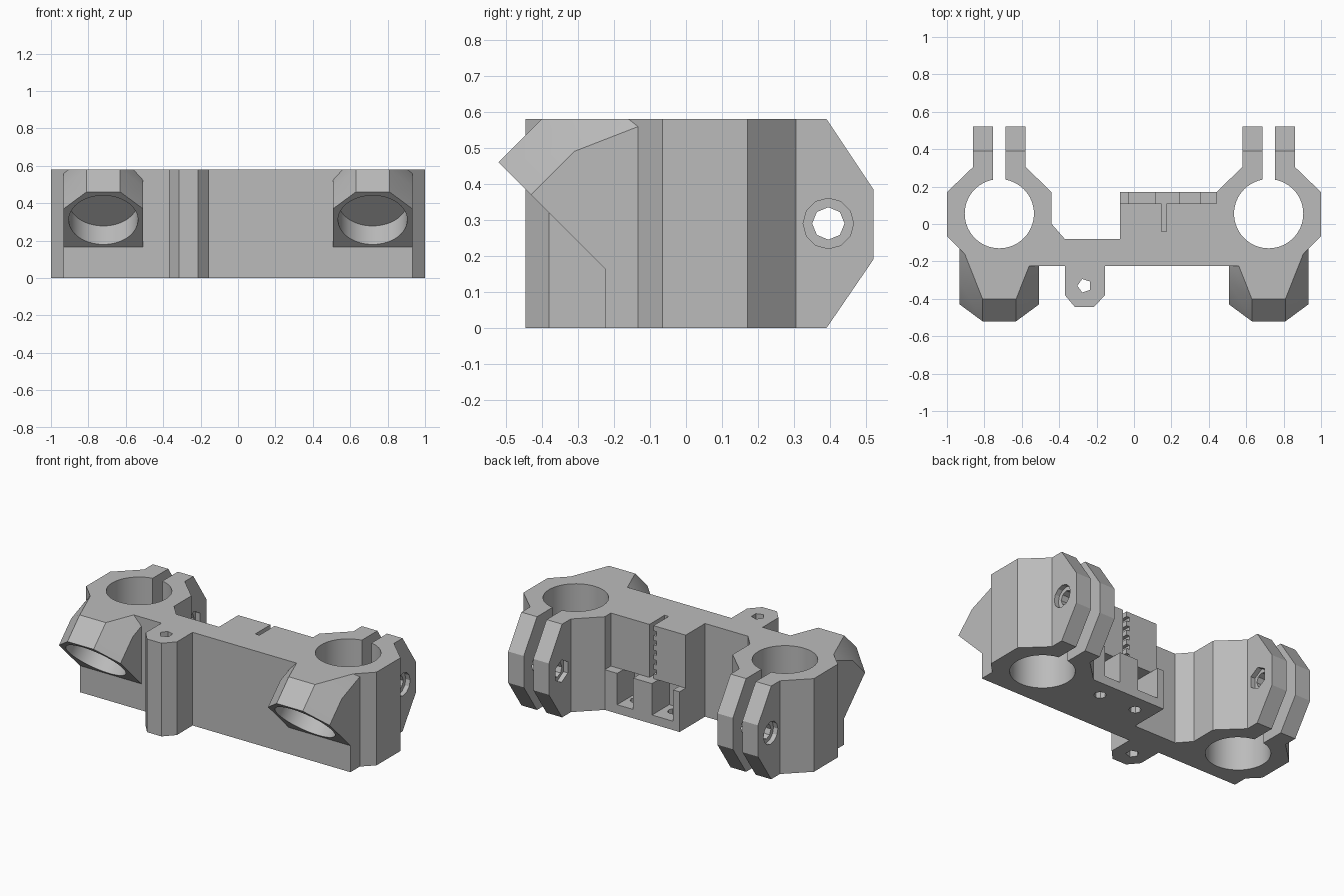
import bpy, bmesh, math
from mathutils import Matrix, Vector

default = bpy.data.objects.get("Cube")
if default:
    bpy.data.objects.remove(default, do_unlink=True)

HEIGHT = 0.58
CLAMP_X = 0.72
BORE_Y = 0.055

grey = bpy.data.materials.new("light grey plastic")
grey.use_nodes = True
grey.diffuse_color = (0.5, 0.5, 0.5, 1)
grey.node_tree.nodes["Principled BSDF"].inputs["Base Color"].default_value = (0.5, 0.5, 0.5, 1)


def finish(name, bm):
    bmesh.ops.recalc_face_normals(bm, faces=bm.faces)
    mesh = bpy.data.meshes.new(name)
    bm.to_mesh(mesh)
    bm.free()
    mesh.materials.append(grey)
    obj = bpy.data.objects.new(name, mesh)
    bpy.context.collection.objects.link(obj)
    return obj


def prism(name, outline, low, high, axis="z"):
    """Extrude a flat outline along z (outline is x, y) or x (outline is y, z)."""
    bm = bmesh.new()
    place = (lambda p, h: (p[0], p[1], h)) if axis == "z" else (lambda p, h: (h, p[0], p[1]))
    face = bm.faces.new([bm.verts.new(place(p, low)) for p in outline])
    new = bmesh.ops.extrude_face_region(bm, geom=[face])["geom"]
    shift = Vector((0, 0, high - low)) if axis == "z" else Vector((high - low, 0, 0))
    bmesh.ops.translate(bm, verts=[g for g in new if isinstance(g, bmesh.types.BMVert)], vec=shift)
    return finish(name, bm)


def box(name, x0, x1, y0, y1, z0, z1):
    return prism(name, [(x0, y0), (x1, y0), (x1, y1), (x0, y1)], z0, z1)


def rod(name, centre, radius, length, sides, turn=Matrix()):
    bm = bmesh.new()
    bmesh.ops.create_cone(bm, cap_ends=True, segments=sides, radius1=radius, radius2=radius,
                          depth=length, matrix=Matrix.Translation(centre) @ turn)
    return finish(name, bm)


def hull(name, points):
    bm = bmesh.new()
    for p in points:
        bm.verts.new(p)
    bmesh.ops.convex_hull(bm, input=bm.verts)
    bmesh.ops.dissolve_limit(bm, angle_limit=0.02, verts=bm.verts, edges=bm.edges)
    return finish(name, bm)


def combine(target, tool, operation):
    mod = target.modifiers.new("cut", "BOOLEAN")
    mod.operation = operation
    mod.solver = "EXACT"
    mod.object = tool
    bpy.context.view_layer.objects.active = target
    bpy.ops.object.modifier_apply(modifier=mod.name)
    bpy.data.objects.remove(tool, do_unlink=True)


# Body outline: two clamps, the bridge, the belt block and the front boss
clamp = [(0.84, -0.225), (1, -0.065), (1, 0.17), (0.86, 0.305), (0.86, 0.52),
         (0.58, 0.52), (0.58, 0.305), (0.44, 0.17)]
bridge_back = [(-0.075, 0.17), (-0.075, -0.08), (-0.37, -0.08), (-0.44, 0)]
boss = [(-0.37, -0.225), (-0.37, -0.38), (-0.315, -0.445),
        (-0.215, -0.445), (-0.155, -0.38), (-0.155, -0.225)]
mirrored = [(-x, y) for x, y in reversed(clamp)]
body = prism("carriage_body", clamp + bridge_back + mirrored + boss, 0, HEIGHT)

across = Matrix.Rotation(math.pi / 2, 4, "Y")
tilt = Matrix.Rotation(-math.pi / 4, 4, "X")

# Solid additions: slanted socket and foot under each clamp
for side in (-1, 1):
    cx = side * CLAMP_X
    half = [(0.09, -0.52, 0.46), (0.09, -0.4, 0.58), (0.212, -0.43, 0.37), (0.212, -0.31, 0.49),
            (0.212, -0.13, 0.56), (0.185, -0.16, 0.58), (0.1, -0.13, 0.58),
            (0.212, -0.225, 0.165), (0.212, -0.13, 0.1)]
    socket = hull("socket", [(cx + s * x, y, z) for x, y, z in half for s in (-1, 1)])
    combine(body, socket, "UNION")
    foot = box("foot", cx - 0.212, cx + 0.212, -0.225, -0.1, 0, 0.22)
    combine(body, foot, "UNION")

# Clamp cuts: bore, slot, lug bevels, bolt hole with round and hex recesses, slanted hole
for side in (-1, 1):
    cx = side * CLAMP_X
    cuts = [
        rod("bore", (cx, BORE_Y, HEIGHT / 2), 0.185, 1, 64),
        box("slot", cx - 0.033, cx + 0.033, 0.1, 0.7, -0.1, 0.7),
        prism("top_bevel", [(0.39, 0.58), (0.52, 0.385), (0.6, 0.385), (0.6, 0.7), (0.39, 0.7)],
              cx - 0.2, cx + 0.2, "x"),
        prism("low_bevel", [(0.39, 0), (0.52, 0.19), (0.6, 0.19), (0.6, -0.1), (0.39, -0.1)],
              cx - 0.2, cx + 0.2, "x"),
        rod("bolt_hole", (cx, 0.395, 0.29), 0.045, 0.4, 8, across),
        rod("bolt_head_recess", (cx + side * 0.16, 0.395, 0.29), 0.07, 0.1, 12, across),
        rod("nut_recess", (cx - side * 0.16, 0.395, 0.29), 0.07, 0.1, 6, across
            @ Matrix.Rotation(math.pi / 2, 4, "Z")),
        rod("slanted_hole", (cx, -0.37, 0.31), 0.185, 0.28, 64, tilt),
    ]
    for cut in cuts:
        combine(body, cut, "DIFFERENCE")

# Boss hole
combine(body, rod("boss_hole", (-0.265, -0.33, 0.3), 0.038, 1, 5,
                  Matrix.Rotation(math.pi / 2, 4, "Z")), "DIFFERENCE")

# Belt block: step above the ledge, toothed belt slit, two nut pockets with holes
combine(body, box("step", -0.2, 0.44, 0.11, 0.3, 0.25, 0.7), "DIFFERENCE")
combine(body, box("belt_slit", 0.147, 0.175, -0.04, 0.2, 0.25, 0.7), "DIFFERENCE")
for i in range(5):
    z = 0.28 + i * 0.06
    combine(body, box("belt_tooth", 0.125, 0.16, -0.035, 0.2, z, z + 0.028), "DIFFERENCE")
for x0, x1 in ((-0.03, 0.115), (0.245, 0.355)):
    combine(body, box("pocket", x0, x1, 0, 0.3, 0.055, 0.25), "DIFFERENCE")
    combine(body, rod("pocket_hole", ((x0 + x1) / 2, 0.06, 0.03), 0.036, 0.2, 8), "DIFFERENCE")

# Smooth bores, sharp edges
bpy.ops.object.select_all(action="DESELECT")
body.select_set(True)
bpy.context.view_layer.objects.active = body
bpy.ops.object.shade_smooth_by_angle(angle=math.radians(20))
